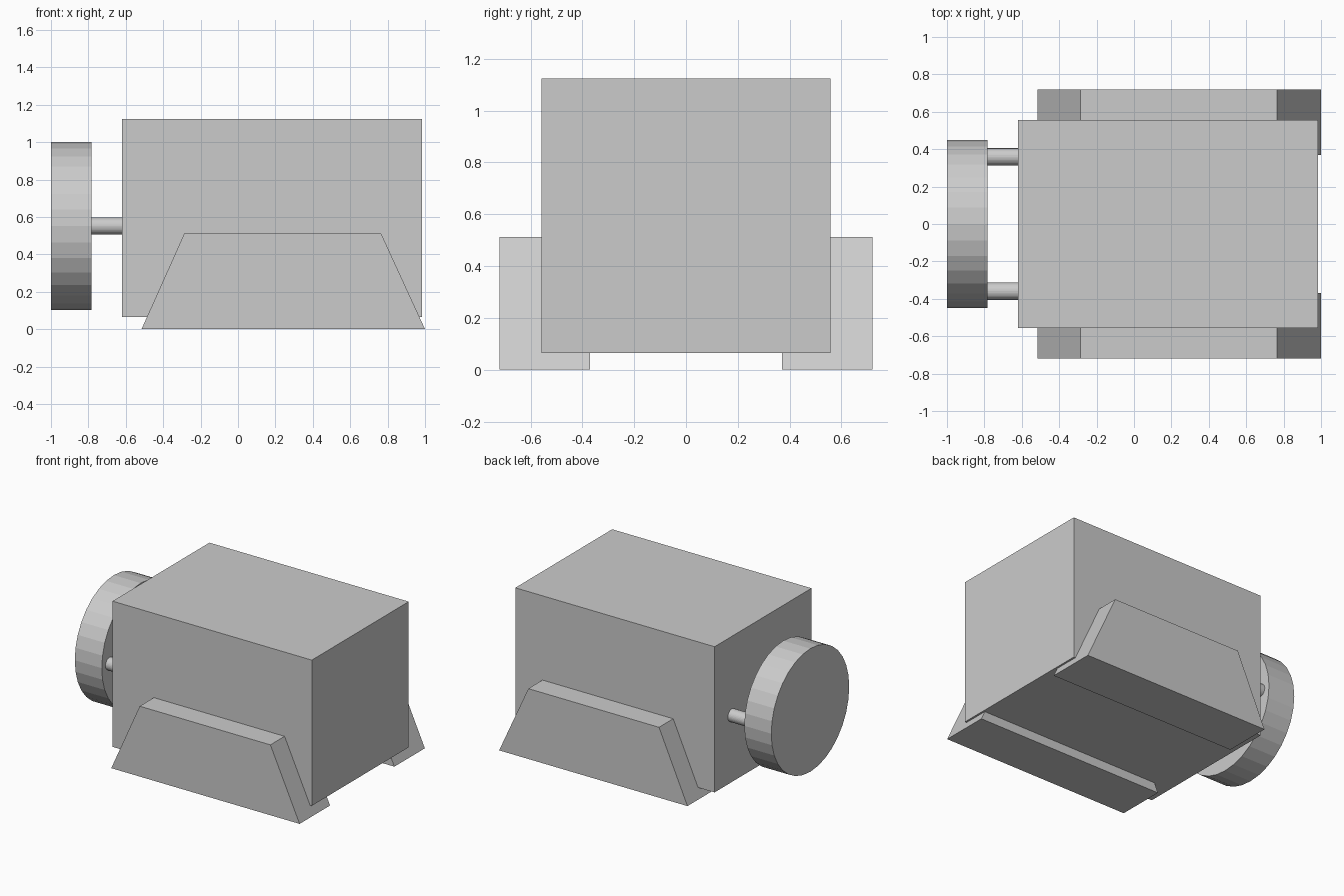
import bpy, bmesh
from math import pi
from mathutils import Matrix

if "Cube" in bpy.data.objects:
    bpy.data.objects.remove(bpy.data.objects["Cube"])


def new_object(name, bm):
    bmesh.ops.recalc_face_normals(bm, faces=bm.faces)
    mesh = bpy.data.meshes.new(name)
    bm.to_mesh(mesh)
    bm.free()
    obj = bpy.data.objects.new(name, mesh)
    bpy.context.collection.objects.link(obj)
    return obj


def prism(name, profile, y0, y1):
    """Extrude an x-z profile from y0 to y1."""
    bm = bmesh.new()
    face = bm.faces.new([bm.verts.new((x, y0, z)) for x, z in profile])
    geom = bmesh.ops.extrude_face_region(bm, geom=[face])["geom"]
    verts = [g for g in geom if isinstance(g, bmesh.types.BMVert)]
    bmesh.ops.translate(bm, verts=verts, vec=(0, y1 - y0, 0))
    return new_object(name, bm)


def x_cylinder(name, x0, x1, y, z, radius, sides=32):
    """Cylinder lying along the x axis."""
    bm = bmesh.new()
    place = Matrix.Translation(((x0 + x1) / 2, y, z)) @ Matrix.Rotation(pi / 2, 4, "Y")
    bmesh.ops.create_cone(bm, cap_ends=True, segments=sides, radius1=radius,
                          radius2=radius, depth=x1 - x0, matrix=place)
    return new_object(name, bm)


# Main box body
prism("body", [(-0.62, 0.065), (0.984, 0.065), (0.984, 1.125), (-0.62, 1.125)],
      -0.557, 0.557)

# Round disc at the left end
x_cylinder("end_disc", -1.0, -0.783, 0, 0.552, 0.448)

# Tapered side skids and the rods that carry the disc
skid = [(-0.516, 0), (1.0, 0), (0.765, 0.512), (-0.287, 0.512)]
for side, label in ((-1, "front"), (1, "back")):
    prism(label + "_skid", skid, side * 0.37, side * 0.72)
    x_cylinder(label + "_rod", -0.783, -0.62, side * 0.359, 0.552, 0.046)
